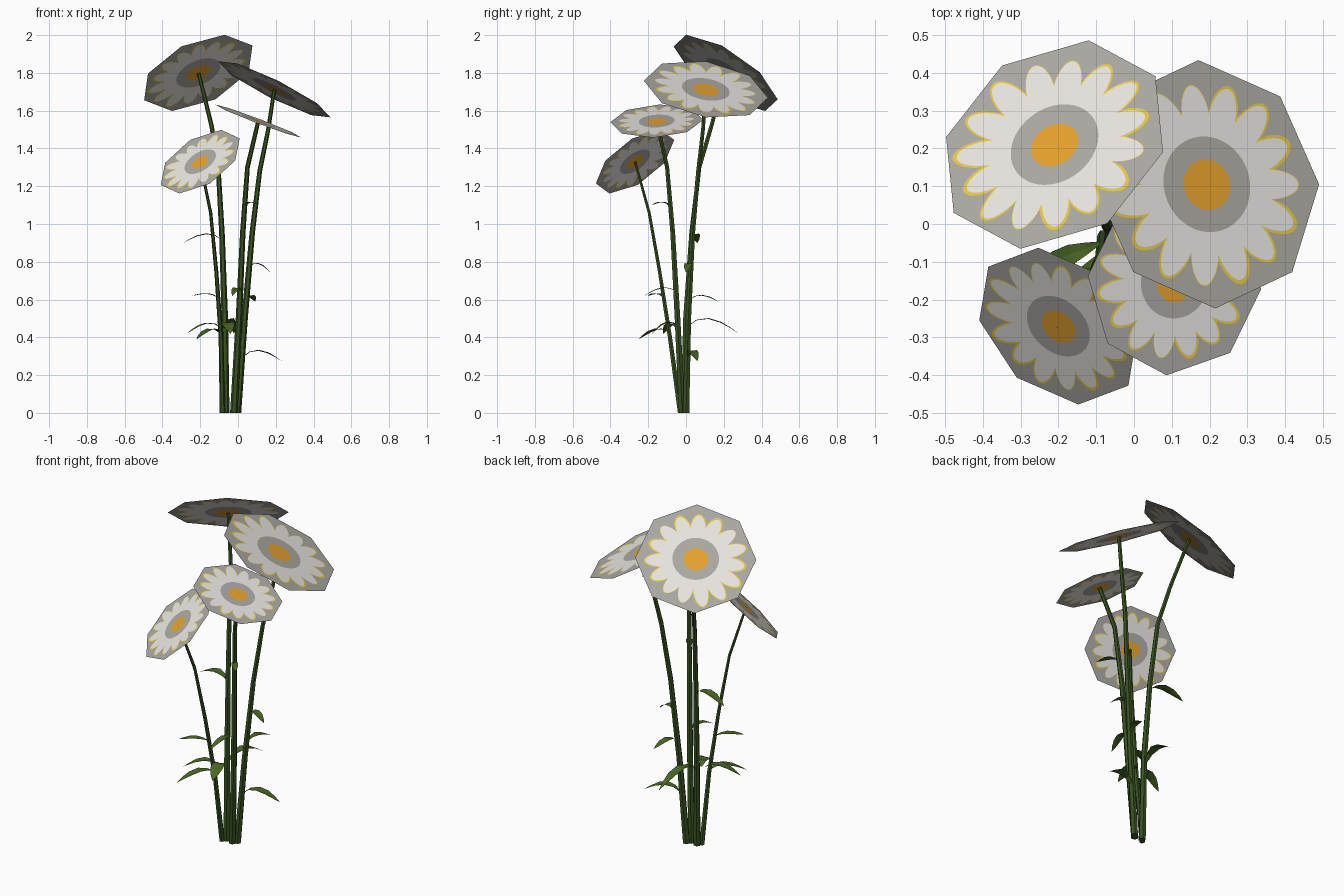
import bpy, bmesh, math, random
from mathutils import Vector

if "Cube" in bpy.data.objects:
    bpy.data.objects.remove(bpy.data.objects["Cube"])

random.seed(4)


def material(name, rgb):
    m = bpy.data.materials.new(name)
    m.diffuse_color = (*rgb, 1)
    m.use_nodes = True
    m.node_tree.nodes["Principled BSDF"].inputs["Base Color"].default_value = m.diffuse_color
    return m


ORANGE = material("orange", (0.78, 0.36, 0.025))
GREY = material("grey", (0.40, 0.39, 0.36))
WHITE = material("white", (0.82, 0.80, 0.76))
YELLOW = material("yellow", (0.78, 0.58, 0.06))
STEM = material("stem_green", (0.04, 0.085, 0.015))
LEAF = material("leaf_green", (0.065, 0.13, 0.017))


def finish(bm, name, mats):
    me = bpy.data.meshes.new(name)
    bm.to_mesh(me)
    bm.free()
    for m in mats:
        me.materials.append(m)
    ob = bpy.data.objects.new(name, me)
    bpy.context.collection.objects.link(ob)
    return ob


# Flower heads: flat octagon cards, divided into coloured radial bands
PETALS, STEPS = 15, 12
LENGTHS = [random.uniform(0.22, 0.32) for _ in range(PETALS)]
FRINGE = [random.choice((0.012, 0.035, 0.05)) for _ in range(PETALS)]


def band_radii(ang):
    k = ang / (2 * math.pi) * PETALS
    i = int(k + 0.5) % PETALS
    c = abs(math.cos(math.pi * k)) ** 0.85
    white = 0.57 + LENGTHS[i] * c
    yellow = min(white + FRINGE[i] * (0.7 + 0.8 * (1 - c)), 0.905)
    a = ang % (math.pi / 4) - math.pi / 8
    edge = math.cos(math.pi / 8) / math.cos(a)
    return (0.205, 0.385, white, yellow, edge)


def flower(name, centre, slope, first, radius):
    n = Vector((-slope[0], -slope[1], 1)).normalized()
    e1 = Vector((*first, slope[0] * first[0] + slope[1] * first[1])).normalized()
    e2 = n.cross(e1)
    centre = Vector(centre)
    bm = bmesh.new()
    mid = bm.verts.new(centre)
    count = PETALS * STEPS * 2      # 360 samples, so octagon corners are exact
    rays = []
    for s in range(count):
        a = 2 * math.pi * s / count
        d = (e1 * math.cos(a) + e2 * math.sin(a)) * radius
        rays.append([bm.verts.new(centre + d * r) for r in band_radii(a)])
    for s in range(count):
        p, q = rays[s], rays[(s + 1) % count]
        bm.faces.new((mid, p[0], q[0])).material_index = 0
        for b in range(4):
            f = bm.faces.new((p[b], p[b + 1], q[b + 1], q[b]))
            f.material_index = (1, 2, 3, 1)[b]
    finish(bm, name, (ORANGE, GREY, WHITE, YELLOW))


flower("flower_back_left", (-0.21, 0.21, 1.80), (0.46, -0.66), (0.2875, -0.02), 0.322)
flower("flower_back_right", (0.1925, 0.105, 1.713), (-0.50, -0.17), (0.2975, 0.0), 0.332)
flower("flower_front_middle", (0.107, -0.155, 1.545), (-0.38, 0.055), (0.235, -0.018), 0.246)
flower("flower_front_left", (-0.20, -0.27, 1.33), (0.64, 0.72), (0.21, -0.015), 0.243)


# Stems: tapered six-sided tubes along a few points
def stem(name, pts, r0, r1, sides=6):
    bm = bmesh.new()
    pts = [Vector(p) for p in pts]
    rings = []
    for i, p in enumerate(pts):
        t = (pts[min(i + 1, len(pts) - 1)] - pts[max(i - 1, 0)]).normalized()
        if i == 0:
            t = Vector((0, 0, 1))
        u = t.cross(Vector((0, 1, 0))).normalized()
        v = t.cross(u)
        r = r0 + (r1 - r0) * p.z / pts[-1].z
        rings.append([bm.verts.new(p + r * (u * math.cos(2 * math.pi * k / sides)
                                            + v * math.sin(2 * math.pi * k / sides)))
                      for k in range(sides)])
    for a, b in zip(rings, rings[1:]):
        for k in range(sides):
            j = (k + 1) % sides
            bm.faces.new((a[k], a[j], b[j], b[k]))
    bm.faces.new(rings[0])
    bm.faces.new(rings[-1])
    bmesh.ops.recalc_face_normals(bm, faces=bm.faces[:])
    finish(bm, name, (STEM,))


stem("stem_back_left", [(-0.065, -0.01, 0), (-0.07, 0.0, 0.5), (-0.085, 0.03, 0.95),
                        (-0.105, 0.07, 1.3), (-0.14, 0.135, 1.52), (-0.208, 0.208, 1.797)], 0.02, 0.01)
stem("stem_back_right", [(-0.003, 0.0, 0), (0.035, 0.012, 0.5), (0.075, 0.035, 0.95),
                         (0.115, 0.065, 1.28), (0.16, 0.09, 1.5), (0.192, 0.105, 1.71)], 0.02, 0.01)
stem("stem_front_middle", [(-0.022, -0.02, 0), (0.005, -0.045, 0.5), (0.025, -0.07, 0.95),
                           (0.05, -0.1, 1.3), (0.107, -0.155, 1.543)], 0.02, 0.011)
stem("stem_front_left", [(-0.082, -0.03, 0), (-0.09, -0.085, 0.4), (-0.115, -0.14, 0.75),
                         (-0.145, -0.195, 1.06), (-0.2, -0.269, 1.328)], 0.015, 0.007)


# Leaves: arched, lens-shaped strips with a slight fold along the middle
def leaf(i, start, end, rise, half):
    a, b = Vector(start), Vector(end)
    side = (b - a).cross(Vector((0, 0, 1))).normalized()
    bm = bmesh.new()
    rows = []
    for t, w in ((0, 0.15), (0.2, 0.6), (0.42, 1), (0.65, 0.95), (0.85, 0.55), (1, 0.03)):
        p = a.lerp(b, t)
        p.z += rise * math.sin(math.pi * t ** 0.8)
        up = Vector((0, 0, 0.15 * half * w))
        rows.append([bm.verts.new(q) for q in
                     (p - side * half * w + up, p, p + side * half * w + up)])
    for r, s in zip(rows, rows[1:]):
        for k in (0, 1):
            bm.faces.new((r[k], r[k + 1], s[k + 1], s[k]))
    finish(bm, f"leaf_{i}", (LEAF,))


LEAVES = [
    ((-0.08, 0.03, 0.91), (-0.29, 0.06, 0.90), 0.04, 0.027),
    ((0.06, 0.025, 0.77), (0.17, 0.0, 0.745), 0.03, 0.022),
    ((0.03, -0.08, 1.09), (0.11, -0.18, 1.10), 0.02, 0.018),
    ((-0.105, -0.115, 0.61), (-0.24, -0.20, 0.62), 0.015, 0.02),
    ((0.01, -0.05, 0.64), (-0.03, -0.22, 0.62), 0.03, 0.02),
    ((0.045, 0.02, 0.60), (0.09, 0.17, 0.59), 0.025, 0.022),
    ((-0.07, 0.0, 0.45), (-0.02, 0.28, 0.42), 0.06, 0.027),
    ((-0.09, -0.05, 0.45), (-0.27, -0.12, 0.42), 0.035, 0.026),
    ((-0.09, -0.08, 0.42), (-0.22, -0.25, 0.39), 0.035, 0.026),
    ((0.02, 0.01, 0.29), (0.23, 0.06, 0.275), 0.045, 0.027),
    ((-0.07, -0.04, 0.45), (-0.04, -0.18, 0.42), 0.04, 0.035),
]
for i, spec in enumerate(LEAVES, 1):
    leaf(i, *spec)
